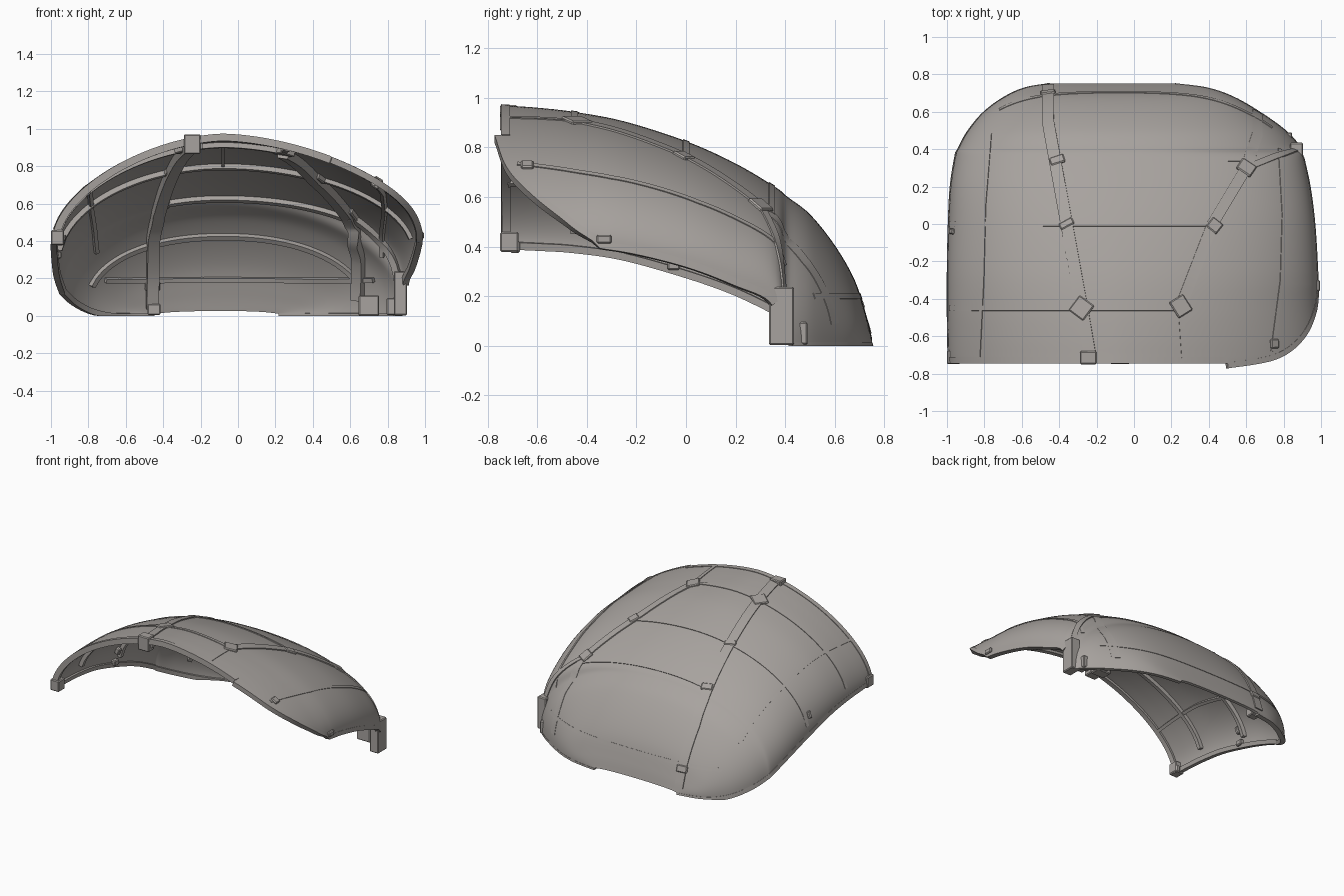
import bpy, bmesh, math
from mathutils import Vector

if "Cube" in bpy.data.objects:
    bpy.data.objects.remove(bpy.data.objects["Cube"])

mat = bpy.data.materials.new("warm_grey")
mat.diffuse_color = (0.39, 0.365, 0.345, 1)
mat.use_nodes = True
mat.node_tree.nodes["Principled BSDF"].inputs["Base Color"].default_value = mat.diffuse_color

XC = -0.08  # crest line of the shell
# stations: y, left x, left z, crest z, right x, right z, right trim x
ROWS = [
    (-.745, -.985, .425, .970, 1.00, .440, .50),
    (-.700, -.990, .420, .967, 1.00, .440, .75),
    (-.600, -.993, .415, .960, .995, .435, .89),
    (-.450, -.995, .405, .943, .985, .425, .965),
    (-.250, -.995, .375, .905, .980, .405, 1.0),
    (.000, -.990, .305, .825, .965, .345, 1.1),
    (.200, -.980, .235, .735, .940, .270, 1.1),
    (.360, -.955, .160, .640, .905, .190, 1.1),
    (.410, -.935, .130, .600, .890, .015, 1.1),
    (.500, -.885, .085, .530, .810, .012, 1.1),
    (.600, -.800, .040, .405, .670, .012, 1.1),
    (.680, -.690, .015, .265, .530, .012, 1.1),
    (.728, -.580, .012, .120, .390, .012, 1.1),
    (.750, -.450, .010, .030, .220, .010, 1.1),
]
N = len(ROWS) - 1


def station(v):
    """Catmull-Rom blend of the station rows, v in 0..N."""
    v = min(max(v, 0), N)
    i = min(int(v), N - 1)
    f = v - i
    p0, p1, p2, p3 = (ROWS[min(max(k, 0), N)] for k in range(i - 1, i + 3))
    r = [.5 * (2*b + (c - a)*f + (2*a - 5*b + 4*c - d)*f*f + (3*b - a - 3*c + d)*f**3)
         for a, b, c, d in zip(p0, p1, p2, p3)]
    r[2], r[5] = max(r[2], .01), max(r[5], .01)
    return r


def power(y):
    return 1.95 + .28 * y / .75


def angle_at(r, x):
    span = r[4] - XC if x > XC else XC - r[1]
    f = min(abs(x - XC) / span, 1)
    return math.copysign(math.asin(f ** (power(r[0]) / 2)), x - XC)


def surf(a, v):
    """Point on the outer skin: a is the angle across, v the station."""
    r = station(v)
    a = min(max(a, -math.pi / 2), angle_at(r, min(r[6], r[4])))
    e = 2 / power(r[0])
    s, c = abs(math.sin(a)) ** e, max(math.cos(a), 0) ** e
    if a > 0:
        return Vector((XC + (r[4] - XC) * s, r[0], r[5] + (r[3] - r[5]) * c))
    return Vector((XC + (r[1] - XC) * s, r[0], r[2] + (r[3] - r[2]) * c))


def a_max(v):
    r = station(v)
    return angle_at(r, min(r[6], r[4]))


def v_at(y):
    lo, hi = 0, N
    for _ in range(30):
        m = (lo + hi) / 2
        lo, hi = (m, hi) if station(m)[0] < y else (lo, m)
    return lo


def av(x, y):
    v = v_at(y)
    return angle_at(station(v), x), v


def normal(a, v):
    a = min(max(a, -1.5), a_max(v) - .04)
    v = min(max(v, .06), N - .06)
    n = (surf(a + .03, v) - surf(a - .03, v)).cross(surf(a, v + .05) - surf(a, v - .05))
    return n.normalized() if n.length > 1e-9 else Vector((0, 0, 1))


def finish(name, bm):
    me = bpy.data.meshes.new(name)
    bm.to_mesh(me)
    bm.free()
    me.materials.append(mat)
    ob = bpy.data.objects.new(name, me)
    bpy.context.collection.objects.link(ob)
    return ob


def strip(name, params, w, top, bottom, side=0):
    """Box-section rib that follows the skin; side shifts it across its width."""
    pts = [surf(*p) for p in params]
    bm = bmesh.new()
    rings = []
    for i, p in enumerate(params):
        n = normal(*p)
        t = pts[min(i + 1, len(pts) - 1)] - pts[max(i - 1, 0)]
        b = t.cross(n)
        b = b.normalized() if b.length > 1e-9 else Vector((1, 0, 0))
        o = pts[i] + b * side
        ring = []
        for sb, d in ((-1, top), (1, top), (1, -bottom), (-1, -bottom)):
            q = o + b * sb * w / 2 + n * d
            q.z = max(q.z, 0)
            ring.append(bm.verts.new(q))
        rings.append(ring)
    for r, s in zip(rings, rings[1:]):
        for k in range(4):
            bm.faces.new((r[k], r[(k + 1) % 4], s[(k + 1) % 4], s[k]))
    bm.faces.new(rings[0])
    bm.faces.new(rings[-1][::-1])
    bmesh.ops.recalc_face_normals(bm, faces=bm.faces)
    return finish(name, bm)


def via(points, n=12):
    """Surface parameters along a plan polyline, softly subdivided."""
    out = []
    for (x0, y0), (x1, y1) in zip(points, points[1:]):
        out += [av(x0 + (x1 - x0) * k / n, y0 + (y1 - y0) * k / n) for k in range(n)]
    return out + [av(*points[-1])]


def block(name, c, size, ang=0.0, bevel=.006):
    bm = bmesh.new()
    bmesh.ops.create_cube(bm, size=1)
    bmesh.ops.scale(bm, vec=size, verts=bm.verts)
    bmesh.ops.bevel(bm, geom=bm.edges[:], offset=bevel, segments=1, affect='EDGES')
    ob = finish(name, bm)
    ob.location = c
    ob.rotation_euler.z = ang
    return ob


def plate(name, x, y, w, d):
    """Joint block seated on the skin."""
    p = av(x, y)
    n = normal(*p)
    ob = block(name, surf(*p) - n * .018, (w, d, .06))
    ob.rotation_euler = n.to_track_quat('Z', 'Y').to_euler()


# shell skin with thickness
NA, NV = 72, 78
bm = bmesh.new()
grid = []
for j in range(NV + 1):
    v = N * j / NV
    hi = a_max(v)
    grid.append([bm.verts.new(surf(-math.pi/2 + (hi + math.pi/2) * i / NA, v)) for i in range(NA + 1)])
for g, h in zip(grid, grid[1:]):
    for i in range(NA):
        bm.faces.new((g[i], g[i + 1], h[i + 1], h[i]))
shell = finish("shell", bm)
mod = shell.modifiers.new("thickness", 'SOLIDIFY')
mod.thickness, mod.offset = .018, -1
bpy.context.view_layer.objects.active = shell
bpy.ops.object.modifier_apply(modifier=mod.name)

# edge frames: front, left, right, back
vs = [N * k / 90 for k in range(91)]
front = [(-math.pi/2 + (a_max(0) + math.pi/2) * k / 60, 0) for k in range(61)]
strip("front_rim", front, .035, .004, .035, -.0175)
strip("left_rim", [(-math.pi / 2, v) for v in vs], .03, .002, .032, -.012)
right = [(a_max(v), v) for v in vs if station(v)[0] < .37]
strip("right_rim", right, .03, .002, .032, .012)
strip("back_rim", [(a_max(v), v) for v in vs if station(v)[0] > .42], .025, .002, .025, .01)

# cross ribs
for k, (x0, x1, y) in enumerate([(-.985, .26, -.45), (-.985, .44, 0), (-.4, .6, .345), (-.8, .66, .575)]):
    top = .004 if k < 3 else -.01
    strip("cross_rib_%d" % (k + 1), via([(x0, y), (x1, y)], 48), .028, top, .045)
strip("side_cross_rib", via([(.43, 0), (.95, .0)], 24), .024, -.01, .04)


# low back rib at constant height
def level(x, z):
    lo, hi = .1, .75
    for _ in range(24):
        m = (lo + hi) / 2
        lo, hi = (m, hi) if surf(*av(x, m)).z > z else (lo, m)
    return av(x, lo)


strip("back_rib", [level(-.72 + 1.46 * k / 60, .2) for k in range(61)], .025, .003, .04)

# lengthwise ribs
strip("left_side_rib", via([(-.83, -.72), (-.81, -.3), (-.80, .1), (-.77, .48)]), .022, .004, .04)
strip("right_side_rib", via([(.74, -.68), (.79, -.3), (.80, .05), (.78, .4)]), .022, .004, .04)
strip("top_stub_rib", via([(XC, -.44), (XC, 0)]), .014, -.01, .035)

# main struts
left_path = [(-.23, -.73), (-.28, -.44), (-.36, 0), (-.42, .33), (-.46, .55), (-.46, .7), (-.46, .74)]
strip("left_strut", via(left_path), .065, .007, .065)
right_path = [(.27, -.73), (.25, -.44), (.42, 0), (.60, .30), (.66, .48), (.66, .6)]
strip("right_strut", via(right_path[:2]), .03, .004, .04)
strip("right_strut_main", via(right_path[1:4]), .06, .007, .065)
strip("right_strut_lower", via(right_path[3:]), .06, .002, .065)
strip("right_branch", via([(.60, .30), (.75, .36), (.88, .40)]), .035, .006, .05)

# joint blocks on the skin
for k, (x, y, w, d) in enumerate([(-.28, -.45, .10, .10), (.25, -.44, .10, .09), (.60, .30, .09, .08),
                                  (-.46, .70, .08, .05), (.43, -.01, .07, .07), (-.36, 0, .08, .04),
                                  (-.41, .34, .08, .05), (.75, -.64, .05, .05), (-.97, -.04, .03, .05)]):
    plate("joint_%d" % (k + 1), x, y, w, d)

# mounting brackets and feet
block("front_top_bracket", (-.245, -.715, .918), (.09, .07, .105))
block("front_left_bracket", (-.965, -.712, .418), (.07, .075, .08))
block("front_left_lug", (-.95, -.69, .40), (.03, .04, .05))
block("right_bracket", (.868, .385, .12), (.07, .10, .235))
block("right_bracket_arm", (.82, .45, .05), (.05, .08, .09))
block("left_foot", (-.45, .695, .035), (.07, .06, .06))
block("right_foot", (.70, .49, .055), (.11, .08, .11))
block("left_edge_clip", (-.965, -.05, .325), (.04, .05, .04))
block("right_edge_clip", (.975, -.33, .43), (.04, .06, .035))

# smooth shading with crisp edges
bpy.ops.object.select_all(action='SELECT')
bpy.context.view_layer.objects.active = shell
bpy.ops.object.shade_smooth_by_angle(angle=math.radians(35))
